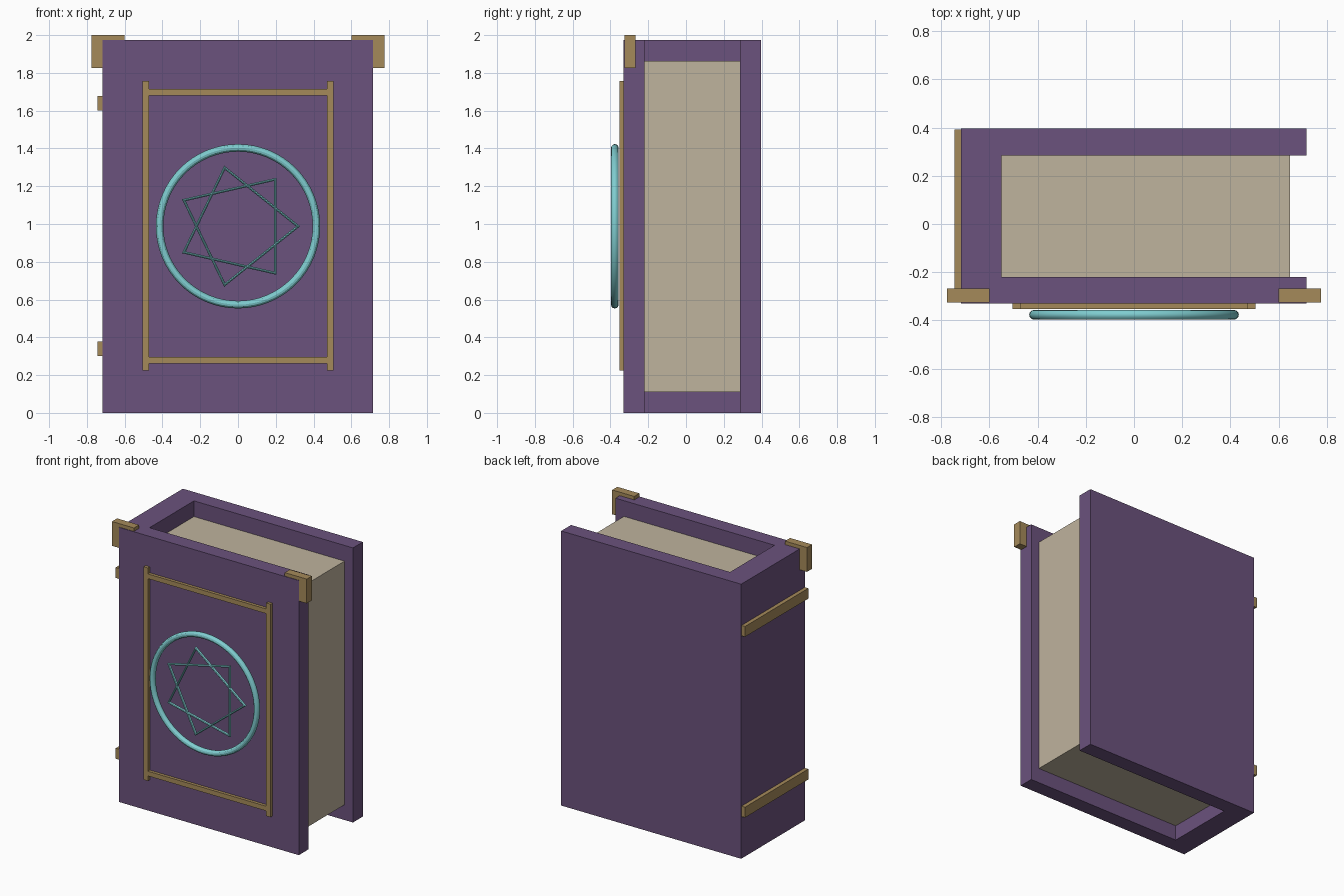
import bpy
import bmesh
from math import cos, sin, pi, radians
from mathutils import Vector

if "Cube" in bpy.data.objects:
    bpy.data.objects.remove(bpy.data.objects["Cube"], do_unlink=True)


def material(name, rgb):
    mat = bpy.data.materials.new(name)
    mat.use_nodes = True
    color = (*rgb, 1.0)
    mat.diffuse_color = color
    bsdf = next(n for n in mat.node_tree.nodes if n.type == 'BSDF_PRINCIPLED')
    bsdf.inputs["Base Color"].default_value = color
    return mat


PURPLE = material("purple leather", (0.147, 0.084, 0.205))
PAPER = material("aged paper", (0.521, 0.451, 0.337))
BRASS = material("dull brass", (0.376, 0.254, 0.102))
TEAL = material("pale teal", (0.212, 0.610, 0.631))


def add_mesh(name, bm, mat):
    bmesh.ops.recalc_face_normals(bm, faces=bm.faces)
    mesh = bpy.data.meshes.new(name)
    bm.to_mesh(mesh)
    bm.free()
    mesh.materials.append(mat)
    obj = bpy.data.objects.new(name, mesh)
    bpy.context.collection.objects.link(obj)
    return obj


def prism(name, outline, z0, z1, mat):
    """Extrude an xy outline from z0 up to z1."""
    bm = bmesh.new()
    base = bm.faces.new([bm.verts.new((x, y, z0)) for x, y in outline])
    top = bmesh.ops.extrude_face_region(bm, geom=[base])["geom"]
    verts = [v for v in top if isinstance(v, bmesh.types.BMVert)]
    bmesh.ops.translate(bm, verts=verts, vec=(0, 0, z1 - z0))
    return add_mesh(name, bm, mat)


def box(name, x, y, z, mat):
    outline = [(x[0], y[0]), (x[1], y[0]), (x[1], y[1]), (x[0], y[1])]
    return prism(name, outline, z[0], z[1], mat)


# Main dimensions
LEFT, RIGHT = -0.717, 0.715
FRONT, BACK = -0.33, 0.397
IN_FRONT, IN_BACK, IN_SPINE = -0.22, 0.285, -0.55
HEIGHT = 1.975

# Cover and spine as one U-shaped profile
cover = [(LEFT, FRONT), (RIGHT, FRONT), (RIGHT, IN_FRONT), (IN_SPINE, IN_FRONT),
         (IN_SPINE, IN_BACK), (RIGHT, IN_BACK), (RIGHT, BACK), (LEFT, BACK)]
prism("cover", cover, 0, HEIGHT, PURPLE)

# Page block, recessed on the three open sides
box("pages", (IN_SPINE, 0.648), (IN_FRONT, IN_BACK), (0.11, 1.862), PAPER)

# Spine straps
for name, z in (("lower", 0.302), ("upper", 1.602)):
    box(name + "_spine_strap", (-0.745, LEFT), (-0.326, 0.393), (z, z + 0.075), BRASS)

# Corner caps on the front cover
for name, x in (("right", (-0.775, -0.6)), ("left", (0.6, 0.775))):
    box(name + "_corner_cap", x, (-0.326, -0.268), (1.825, 2.0), BRASS)

# Frame on the front cover
for name, x in (("right", -0.488), ("left", 0.488)):
    box(name + "_frame_bar", (x - 0.017, x + 0.017), (-0.352, FRONT), (0.225, 1.757), BRASS)
for name, z in (("lower", 0.278), ("upper", 1.697)):
    box(name + "_frame_bar", (-0.471, 0.471), (-0.352, FRONT), (z - 0.017, z + 0.017), BRASS)

# Emblem ring
CENTRE = Vector((0, -0.377, 0.988))
bpy.ops.mesh.primitive_torus_add(major_radius=0.415, minor_radius=0.02,
                                 major_segments=64, minor_segments=12,
                                 location=CENTRE, rotation=(radians(90), 0, 0))
ring = bpy.context.object
ring.name = "emblem_ring"
ring.data.materials.append(TEAL)
bpy.ops.object.shade_smooth_by_angle()

# Seven-pointed star, every second point joined by a round rod
POINTS, RADIUS = 7, 0.318
path = bpy.data.curves.new("emblem_star", 'CURVE')
path.dimensions = '3D'
path.bevel_depth = 0.011
path.bevel_resolution = 2
spline = path.splines.new('POLY')
spline.points.add(POINTS - 1)
for i, point in enumerate(spline.points):
    a = 2 * i * 2 * pi / POINTS
    point.co = (RADIUS * cos(a), 0, RADIUS * sin(a), 1)
spline.use_cyclic_u = True
spline.use_smooth = False
path.materials.append(TEAL)
star = bpy.data.objects.new("emblem_star", path)
star.location = CENTRE
bpy.context.collection.objects.link(star)
